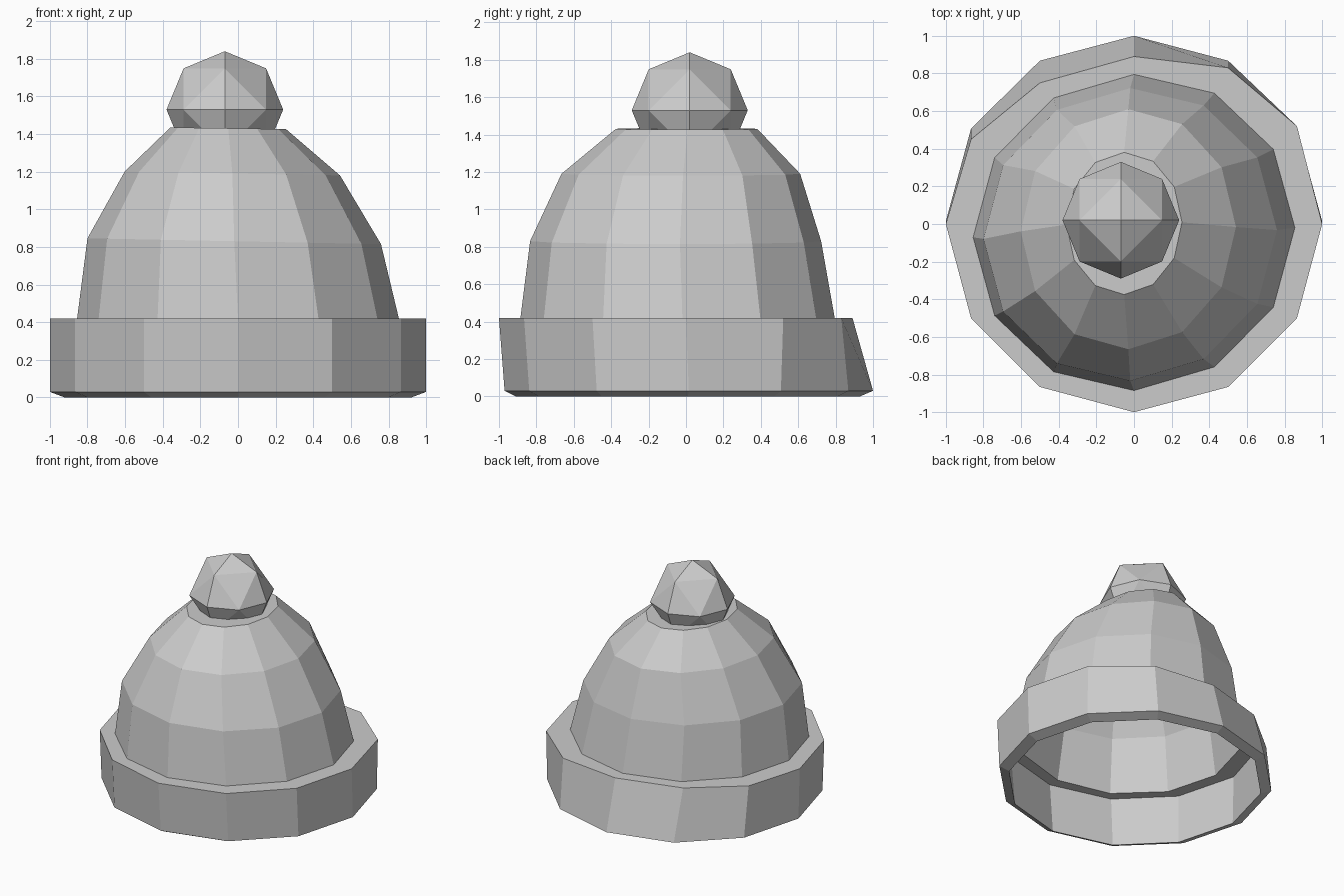
import bpy, bmesh
from math import sin, cos, radians
from mathutils import Vector

if "Cube" in bpy.data.objects:
    bpy.data.objects.remove(bpy.data.objects["Cube"])

N = 12


def ring(z, cx, cy, rx, ry, shear=0.0, tilt=0.0):
    pts = []
    for i in range(N):
        a = radians(30 * i)
        x, y = cx + rx * cos(a), cy + ry * sin(a)
        pts.append(Vector((x, y + shear * x, z - tilt * x)))
    return pts


def loft(name, rings, cap_start=False, cap_end=False):
    bm = bmesh.new()
    loops = [[bm.verts.new(p) for p in r] for r in rings]
    for a, b in zip(loops, loops[1:]):
        for i in range(N):
            j = (i + 1) % N
            bm.faces.new((a[i], a[j], b[j], b[i]))
    if cap_start:
        bm.faces.new(loops[0][::-1])
    if cap_end:
        bm.faces.new(loops[-1])
    return finish(name, bm)


def finish(name, bm):
    bmesh.ops.recalc_face_normals(bm, faces=bm.faces[:])
    me = bpy.data.meshes.new(name)
    bm.to_mesh(me)
    bm.free()
    ob = bpy.data.objects.new(name, me)
    bpy.context.collection.objects.link(ob)
    return ob


# Crown: slightly leaning dome, outer skin then inner lining
profile = [  # z, cx, cy, rx, ry, shear, tilt
    (0.42, 0.0, -0.045, 0.855, 0.84, 0.03, 0.0),
    (0.83, -0.02, -0.055, 0.78, 0.778, 0.03, 0.02),
    (1.19, -0.03, -0.027, 0.572, 0.638, 0.02, 0.018),
    (1.43, -0.052, 0.004, 0.307, 0.378, 0.02, 0.015),
]
t = 0.03
outer = [ring(*p) for p in profile]
inner = [ring(z - (0.02 if k in (0, 3) else 0.01), cx, cy, rx - t, ry - t, s, tl)
         for k, (z, cx, cy, rx, ry, s, tl) in enumerate(profile)]
loft("crown", outer, cap_end=True)
loft("crown_lining", inner, cap_end=True)

# Folded brim: the upper edge is pulled in at the back
top = ring(0.42, 0, 0, 1.0, 1.0)
for i, y in {1: 0.52, 2: 0.83, 3: 0.89, 4: 0.75, 5: 0.45}.items():
    top[i].y = y
low = ring(0.03, 0, 0.015, 1.0, 0.985)
lip = ring(0.0, 0, 0.01, 0.92, 0.92)
wall_top = [Vector((p.x * 0.94, p.y * 0.94 - 0.003, 0.40)) for p in top]
loft("brim", [outer[0], top, low, lip, wall_top, inner[0]])

# Bobble: octahedron subdivided once onto a sphere
R, centre = 0.31, Vector((-0.07, 0.02, 1.53))
bm = bmesh.new()
for sx in (1, -1):
    for sy in (1, -1):
        for sz in (1, -1):
            a, b, c = Vector((sx, 0, 0)), Vector((0, sy, 0)), Vector((0, 0, sz))
            ab, bc, ca = [(u + v).normalized() for u, v in ((a, b), (b, c), (c, a))]
            for tri in ((a, ab, ca), (ab, b, bc), (ca, bc, c), (ab, bc, ca)):
                bm.faces.new([bm.verts.new(centre + R * p) for p in tri])
bmesh.ops.remove_doubles(bm, verts=bm.verts[:], dist=0.001)
finish("bobble", bm)
